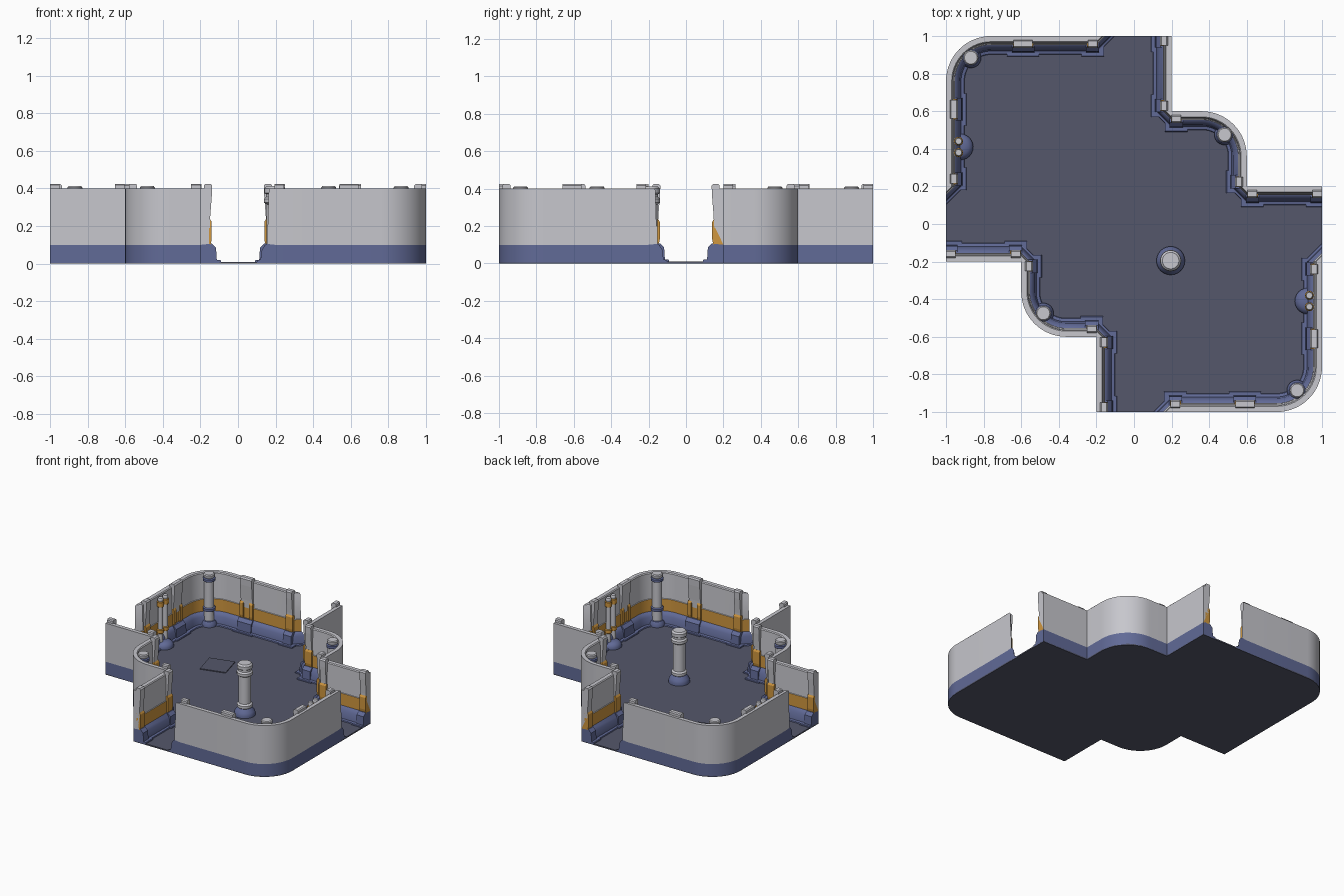
import bpy, bmesh, math
from mathutils import Vector, Matrix

if "Cube" in bpy.data.objects:
    bpy.data.objects.remove(bpy.data.objects["Cube"])


def material(name, rgb):
    m = bpy.data.materials.new(name)
    m.diffuse_color = (*rgb, 1)
    m.use_nodes = True
    m.node_tree.nodes["Principled BSDF"].inputs["Base Color"].default_value = m.diffuse_color
    return m


GREY, BLUE, ORANGE, FLOOR = range(4)
MATS = [material("light grey", (.57, .57, .61)), material("slate blue", (.12, .145, .31)),
        material("orange", (.63, .31, .05)), material("dark floor", (.089, .095, .145))]


def finish(name, bm, smooth=True):
    bmesh.ops.remove_doubles(bm, verts=bm.verts, dist=1e-5)
    bmesh.ops.recalc_face_normals(bm, faces=bm.faces)
    me = bpy.data.meshes.new(name)
    bm.to_mesh(me)
    bm.free()
    for m in MATS:
        me.materials.append(m)
    ob = bpy.data.objects.new(name, me)
    bpy.context.collection.objects.link(ob)
    if smooth:
        bpy.ops.object.select_all(action='DESELECT')
        ob.select_set(True)
        bpy.context.view_layer.objects.active = ob
        bpy.ops.object.shade_smooth_by_angle(angle=math.radians(35))
    return ob


def arc(cx, cy, a0, a1, r=.24, n=16):
    """Rounded corner stations: point on the outer line + inward direction"""
    out = []
    for i in range(n + 1):
        a = math.radians(a0 + (a1 - a0) * i / n)
        c, s = math.cos(a), math.sin(a)
        out.append((cx + r * c, cy + r * s, -c, -s))
    return out


# Outer wall lines: (x, y, inward x, inward y); doubled points make the chamfered corners
ROOM = [(-.2, 1, 1, 0), (-.2, 1, 0, -1)] + arc(-.76, .76, 90, 180) + [(-1, .2, 1, 0), (-1, .2, 0, -1)]
STEP = ([(.2, 1, -1, 0), (.2, .6, -1, 0), (.2, .6, 0, -1)] + arc(.36, .36, 90, 0)
        + [(.6, .2, -1, 0), (.6, .2, 0, -1), (1, .2, 0, -1)])

# Wall cross-section: (inward distance, z, colour of the strip that follows)
WALL = [(0, .004, BLUE), (0, .1, GREY), (0, .4, GREY), (.03, .4, GREY), (.036, .393, GREY),
        (.042, .2, GREY), (.047, .198, ORANGE), (.047, .105, BLUE), (.056, .1, BLUE),
        (.073, .075, BLUE), (.08, .022, BLUE), (.096, .018, BLUE), (.1, .006, BLUE), (.1, .004, BLUE)]


def wall(name, path, s, split_caps):
    bm = bmesh.new()
    rings = [[bm.verts.new((s * (x + nx * d), s * (y + ny * d), z)) for d, z, _ in WALL]
             for x, y, nx, ny in path]
    k = len(WALL)
    for a, b in zip(rings, rings[1:]):
        for i in range(k):
            j = (i + 1) % k
            f = bm.faces.new((a[i], a[j], b[j], b[i]))
            f.material_index = WALL[i][2]
    # end caps in three colour zones
    for r in (rings[0], rings[-1]):
        upper = GREY if not split_caps or r[0].co.y < -.99 else ORANGE
        for idx, m in (((0, 1, 7, 8, 9, 10, 11, 12, 13), BLUE), ((1, 6, 7), upper), ((1, 2, 3, 4, 5, 6), GREY)):
            f = bm.faces.new([r[i] for i in idx])
            f.material_index = m
    finish(name, bm)


def prism(bm, profile, x, y, nx, ny, w, s, mat):
    """Extrude a (distance, z) profile along the wall by width w"""
    def lim(v):
        return max(-1, min(1, v))
    sides = []
    for t in (-w / 2, w / 2):
        sides.append([bm.verts.new((s * lim(x + nx * d - ny * t), s * lim(y + ny * d + nx * t), z))
                      for d, z in profile])
    a, b = sides
    n = len(a)
    faces = [bm.faces.new(a), bm.faces.new(b[::-1])]
    faces += [bm.faces.new((a[i], a[(i + 1) % n], b[(i + 1) % n], b[i])) for i in range(n)]
    for f in faces:
        f.material_index = mat


POST = [(.02, .19), (.02, .418), (.027, .425), (.055, .425), (.063, .415), (.061, .365), (.052, .25), (.05, .19)]
LUG = [(.02, .1), (.02, .225), (.052, .235), (.06, .222), (.06, .13), (.054, .1)]
FOOT = [(.02, .01), (.02, .108), (.06, .108), (.083, .085), (.088, .01)]
PAD = [(.02, .005), (.02, .02), (.106, .02), (.11, .015), (.11, .005)]


def pilaster(name, x, y, nx, ny, w, s):
    bm = bmesh.new()
    prism(bm, POST, x, y, nx, ny, w, s, GREY)
    if w > .08:  # wide post: two small lugs at its sides
        for o in (-.04, .04):
            prism(bm, LUG, x - ny * o, y + nx * o, nx, ny, .03, s, ORANGE)
    else:
        prism(bm, LUG, x, y, nx, ny, w + .008, s, ORANGE)
    prism(bm, FOOT, x, y, nx, ny, w + .02, s, BLUE)
    prism(bm, PAD, x, y, nx, ny, w + .07, s, BLUE)
    finish(name, bm, False)


def lathe(name, x, y, prof, sides=24):
    """Turned part from (radius, z, colour of the strip that follows)"""
    bm = bmesh.new()
    rings = [[bm.verts.new((x + r * math.cos(2 * math.pi * i / sides),
                            y + r * math.sin(2 * math.pi * i / sides), z)) for i in range(sides)]
             for r, z, _ in prof]
    for k in range(len(prof) - 1):
        for i in range(sides):
            j = (i + 1) % sides
            f = bm.faces.new((rings[k][i], rings[k][j], rings[k + 1][j], rings[k + 1][i]))
            f.material_index = prof[k][2]
    bm.faces.new(rings[0][::-1]).material_index = prof[0][2]
    bm.faces.new(rings[-1]).material_index = prof[-1][2]
    finish(name, bm)


CORNER = [(.055, .005, BLUE), (.055, .03, BLUE), (.042, .05, BLUE), (.035, .052, GREY), (.035, .122, BLUE),
          (.045, .128, BLUE), (.045, .148, BLUE), (.035, .154, GREY), (.035, .352, BLUE), (.045, .358, BLUE),
          (.045, .376, BLUE), (.036, .382, GREY), (.04, .388, GREY), (.04, .405, GREY), (.034, .412, GREY)]
PIPE = [(.018, .03, GREY), (.018, .12, ORANGE), (.024, .125, ORANGE), (.024, .15, ORANGE), (.018, .155, GREY),
        (.018, .325, ORANGE), (.024, .33, ORANGE), (.024, .365, ORANGE), (.018, .37, GREY), (.02, .375, GREY),
        (.02, .39, GREY), (.016, .396, GREY)]
DOME = [(.07, .005, BLUE), (.07, .025, BLUE), (.062, .042, BLUE), (.045, .055, BLUE), (.02, .06, BLUE)]
CENTRE = [(.076, .005, BLUE), (.076, .025, BLUE), (.07, .045, BLUE), (.055, .062, BLUE), (.05, .07, GREY),
          (.056, .076, GREY), (.056, .095, GREY), (.043, .105, GREY), (.043, .315, GREY), (.057, .325, GREY),
          (.057, .345, GREY), (.046, .355, GREY), (.046, .37, GREY), (.055, .376, GREY), (.055, .4, GREY),
          (.044, .412, GREY)]

# Everything along the walls repeats under a half turn
POSTS = [(-.59, 1, 0, -1, .1), (-.22, 1, 0, -1, .05), (-1, .61, 1, 0, .1), (-1, .24, 1, 0, .05),
         (.2, .975, -1, 0, .05), (.2, .63, -1, 0, .05), (.225, .6, 0, -1, .05),
         (.6, .225, -1, 0, .05), (.63, .2, 0, -1, .05), (.975, .2, 0, -1, .05)]
for s, tag in ((1, "back"), (-1, "front")):
    wall(f"room_wall_{tag}", ROOM, s, False)
    wall(f"step_wall_{tag}", STEP, s, True)
    for i, (x, y, nx, ny, w) in enumerate(POSTS):
        pilaster(f"wall_post_{tag}_{i}", x, y, nx, ny, w, s)
    lathe(f"room_column_{tag}", s * -.868, s * .885, CORNER)
    lathe(f"step_column_{tag}", s * .482, s * .475, CORNER)
    lathe(f"pipe_base_{tag}", s * -.925, s * .41, DOME)
    for i, dy in enumerate((-.03, .03)):
        lathe(f"pipe_{tag}_{i}", s * -.933, s * (.41 + dy), PIPE, 16)

lathe("centre_column", .195, -.195, CENTRE)


def plate(name, pts, z0, z1):
    bm = bmesh.new()
    f = bm.faces.new([bm.verts.new((x, y, z0)) for x, y in pts])
    ext = bmesh.ops.extrude_face_region(bm, geom=[f], use_keep_orig=True)
    for v in ext["geom"]:
        if isinstance(v, bmesh.types.BMVert):
            v.co.z = z1
    for f in bm.faces:
        f.material_index = FLOOR
    finish(name, bm, False)


# Floor follows the outer wall line all the way round
half = [(p[0], p[1]) for p in STEP] + [(-p[0], -p[1]) for p in reversed(ROOM)]
loop = []
for x, y in half + [(-x, -y) for x, y in half]:
    if not loop or (Vector(loop[-1]) - Vector((x, y))).length > 1e-4:
        loop.append((x, y))
plate("floor", loop, 0, .01)

# Tilted hatch on the floor
rot = Matrix.Rotation(math.radians(15), 2)
hatch = [rot @ Vector(c) + Vector((-.425, .355)) for c in ((-.097, -.097), (.097, -.097), (.097, .097), (-.097, .097))]
plate("floor_hatch", [tuple(p) for p in hatch], .008, .016)
